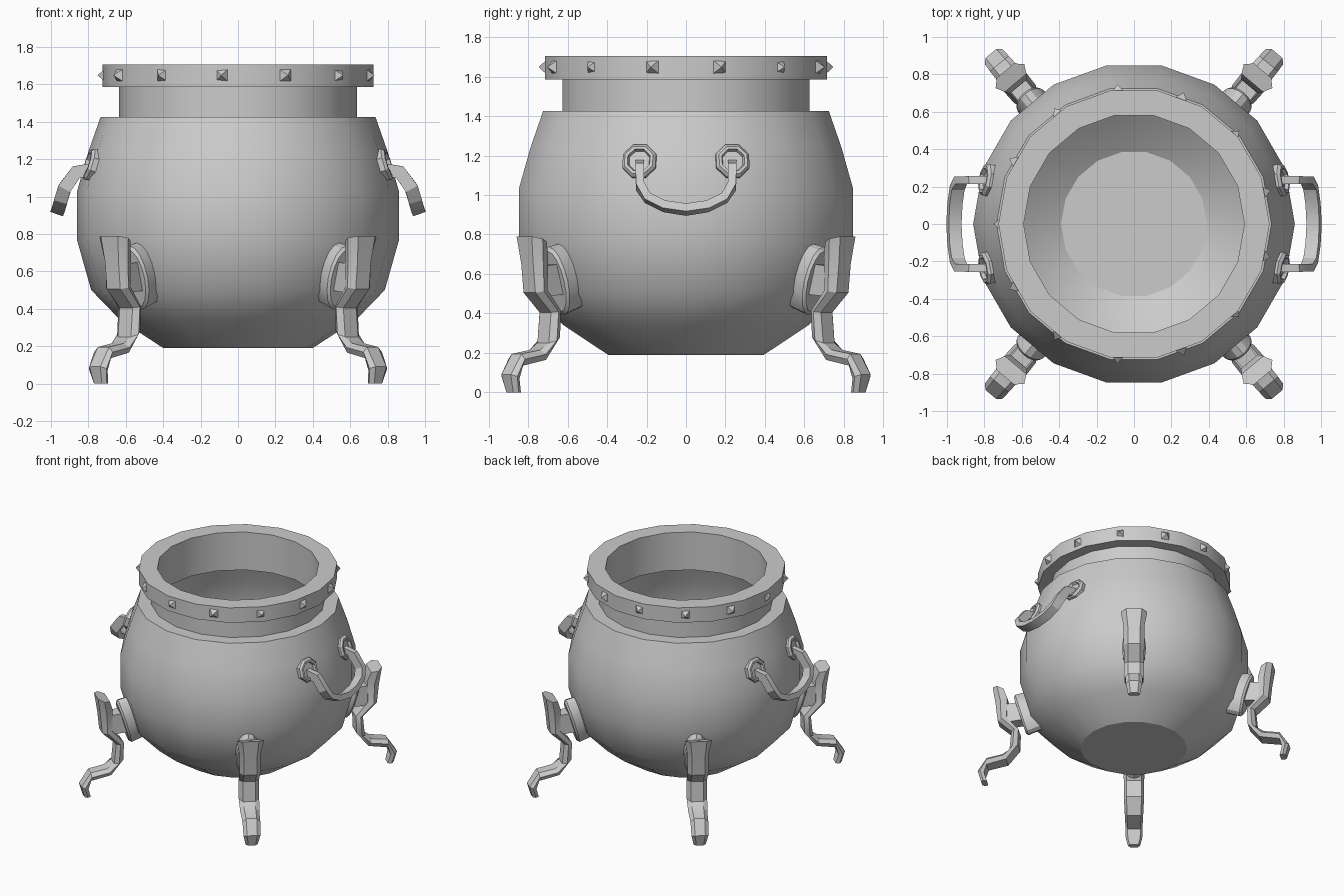
import bpy
from math import sin, cos, pi, radians
from mathutils import Vector, Matrix

if "Cube" in bpy.data.objects:
    bpy.data.objects.remove(bpy.data.objects["Cube"])


def make(name, verts, faces, smooth=None, mat=None):
    me = bpy.data.meshes.new(name)
    me.from_pydata([tuple(v) for v in verts], [], faces)
    ob = bpy.data.objects.new(name, me)
    bpy.context.collection.objects.link(ob)
    bpy.ops.object.select_all(action='DESELECT')
    ob.select_set(True)
    bpy.context.view_layer.objects.active = ob
    bpy.ops.object.mode_set(mode='EDIT')
    bpy.ops.mesh.select_all(action='SELECT')
    bpy.ops.mesh.normals_make_consistent(inside=False)
    bpy.ops.object.mode_set(mode='OBJECT')
    if smooth:
        bpy.ops.object.shade_smooth_by_angle(angle=radians(smooth))
    if mat:
        ob.matrix_world = mat
    return ob


def loft(rings, caps=True):
    """Skin a list of equal closed rings."""
    n = len(rings[0])
    verts = [v for r in rings for v in r]
    faces = [(i*n+j, i*n+(j+1) % n, (i+1)*n+(j+1) % n, (i+1)*n+j)
             for i in range(len(rings)-1) for j in range(n)]
    if caps:
        faces += [tuple(range(n)), tuple(range(len(verts)-n, len(verts)))]
    return verts, faces


def lathe(profile, n, phase=0.0, sx=1, sy=1):
    return loft([[(r*cos(2*pi*i/n+phase)*sx, r*sin(2*pi*i/n+phase)*sy, z)
                  for i in range(n)] for r, z in profile])


def facing(pos, azimuth, elev):
    """Matrix whose z axis points along azimuth/elevation, y axis upward."""
    z = Vector((cos(azimuth)*cos(elev), sin(azimuth)*cos(elev), sin(elev)))
    x = Vector((-sin(azimuth), cos(azimuth), 0))
    y = z.cross(x)
    m = Matrix((x, y, z)).transposed().to_4x4()
    m.translation = pos
    return m


# Pot: outer wall, neck, rim, then the hollow inside
pot = [(.40, .19), (.63, .34), (.785, .50), (.86, .765), (.86, 1.03), (.80, 1.24), (.735, 1.425),
       (.635, 1.425), (.635, 1.585), (.725, 1.585), (.725, 1.705), (.59, 1.705),
       (.59, 1.40), (.70, 1.385), (.76, 1.23), (.82, 1.02), (.82, .775), (.75, .52), (.61, .38), (.39, .235)]
make("cauldron_pot", *lathe(pot, 18), smooth=32)

# Pyramid studs around the rim
for k in range(13):
    a = pi + 2*pi*k/13
    h = .037
    v = [(-h, -h, 0), (h, -h, 0), (h, h, 0), (-h, h, 0), (0, 0, .045)]
    f = [(3, 2, 1, 0), (0, 1, 4), (1, 2, 4), (2, 3, 4), (3, 0, 4)]
    make("rim_stud", v, f, mat=facing((.707*cos(a), .707*sin(a), 1.648), a, 0))

# Legs: r_in, z_in, r_out, z_out, half width
stations = [(.985, .765, 1.07, .79, .10), (.96, .69, 1.05, .65, .078), (.965, .52, 1.035, .505, .078),
            (.875, .415, .93, .405, .075), (.88, .28, .945, .25, .075), (.97, .165, 1.0, .215, .07),
            (1.12, .135, 1.12, .195, .065), (1.14, .07, 1.19, .09, .062), (1.12, 0, 1.165, 0, .045)]
for a in [radians(d) for d in (50, 130, 230, 310)]:
    rings = []
    for ri, zi, ro, zo, w in stations:
        rm, zm = (ri*.45+ro*.55), (zi*.45+zo*.55)
        rings.append([(ro, -w*.6, zo), (ro, w*.6, zo), (rm, w, zm),
                      (ri, w*.75, zi), (ri, -w*.75, zi), (rm, -w, zm)])
    make("leg", *loft(rings), smooth=25, mat=Matrix.Rotation(a, 4, 'Z'))
    # oval mounting pad and the block joining it to the leg
    pad = lathe([(.172, -.07), (.18, .055), (.16, .07)], 16, sx=.5)
    make("leg_pad", *pad, smooth=30, mat=facing((.805*cos(a), .805*sin(a), .58), a, radians(-16)))
    block = lathe([(.11, 0), (.11, .16)], 4, pi/4, sx=.65)
    make("leg_block", *block, mat=facing((.84*cos(a), .84*sin(a), .575), a, radians(-5)))

# Handles: U-shaped flat bars hanging from octagonal eyes
half = [(.76, .235, 1.145), (.865, .235, 1.13), (.927, .233, 1.045), (.945, .195, .985),
        (.957, .11, .943), (.963, 0, .926)]
path = [Vector(p) for p in half] + [Vector((x, -y, z)) for x, y, z in half[-2::-1]]
last = len(path) - 1
rings = []
for i, p in enumerate(path):
    t = (path[min(i+1, last)] - path[max(i-1, 0)]).normalized()
    j = min(i, last - i)
    a, b = half[max(j-1, 0)], half[min(j+1, 5)]
    w = Vector((a[2]-b[2], 0, b[0]-a[0])).normalized()
    thin = t.cross(w).normalized()
    rings.append([p + w*.036*s + thin*.021*q for s, q in ((1, 1), (1, -1), (-1, -1), (-1, 1))])
for side in (0, pi):
    turn = Matrix.Rotation(side, 4, 'Z')
    make("handle", *loft(rings), smooth=30, mat=turn)
    for s in (1, -1):
        eye = lathe([(.092, -.03), (.092, .012), (.078, .027), (.062, .027), (.055, .008)], 8, pi/8)
        make("handle_eye", *eye,
             mat=turn @ facing((.782, .235*s, 1.17), s*radians(10), radians(17)))
